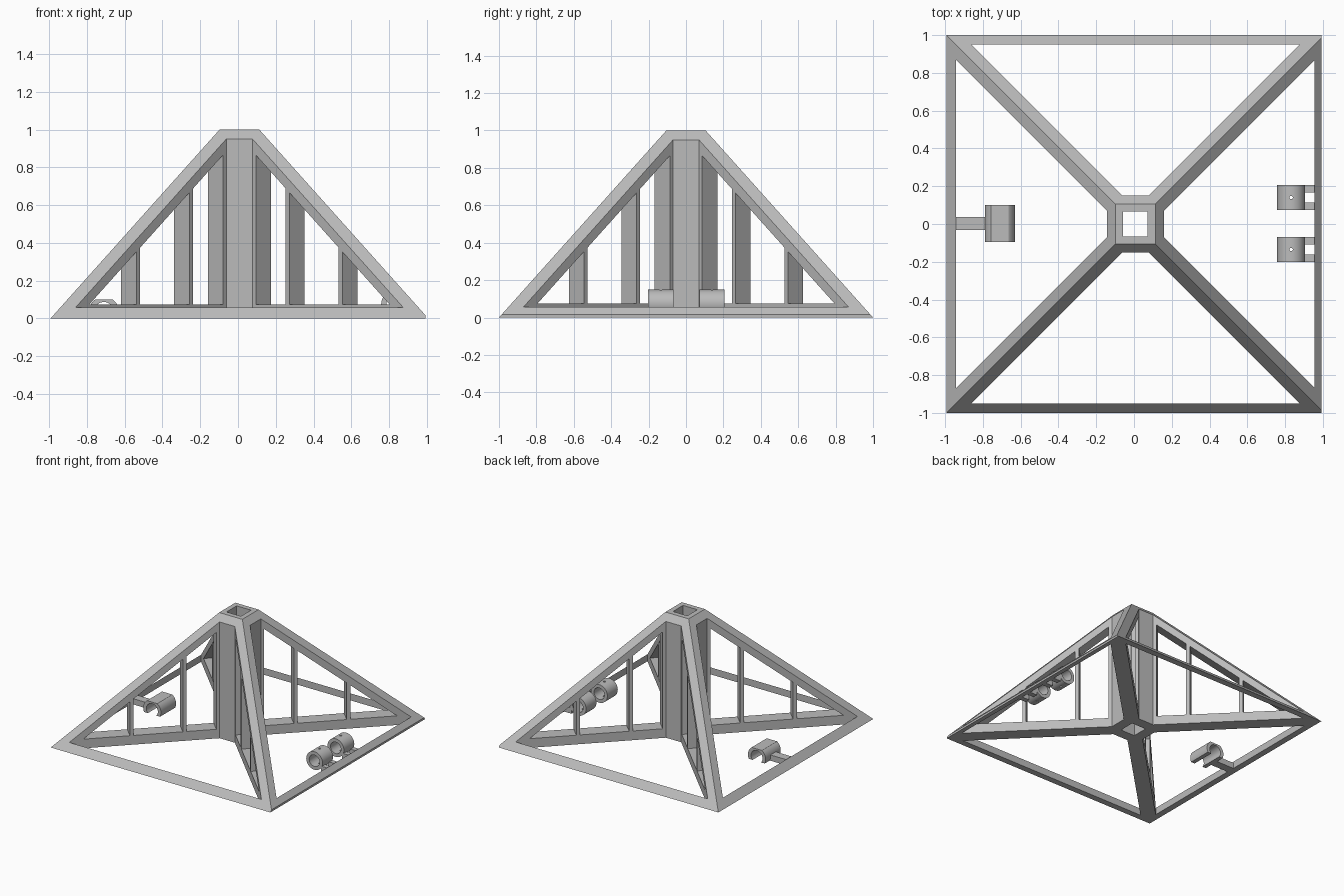
import bpy, math
from mathutils import Matrix

cube = bpy.data.objects.get("Cube")
if cube:
    bpy.data.objects.remove(cube, do_unlink=True)

grey = bpy.data.materials.new("plain_grey")
grey.use_nodes = True
grey.diffuse_color = (0.5, 0.5, 0.5, 1)
grey.node_tree.nodes["Principled BSDF"].inputs["Base Color"].default_value = (0.5, 0.5, 0.5, 1)

CX = 0.0075          # pyramid axis
SLOPE = 0.895        # inward run of the walls per unit of height
UPRIGHT = Matrix.Rotation(math.pi / 2, 4, 'X')


def prism(name, pts, depth, matrix=Matrix(), taper=1.0):
    """Extrude a 2D outline along local z, centred, then place it."""
    n = len(pts)
    verts = [(x, y, -depth / 2) for x, y in pts]
    verts += [(x * taper, y * taper, depth / 2) for x, y in pts]
    faces = [list(range(n))[::-1], list(range(n, 2 * n))]
    faces += [[i, (i + 1) % n, (i + 1) % n + n, i + n] for i in range(n)]
    mesh = bpy.data.meshes.new(name)
    mesh.from_pydata([matrix @ Matrix.Translation(v).translation for v in verts], [], faces)
    mesh.materials.append(grey)
    obj = bpy.data.objects.new(name, mesh)
    bpy.context.collection.objects.link(obj)
    return obj


def box(name, x0, x1, y0, y1, z0, z1):
    return prism(name, [(x0, y0), (x1, y0), (x1, y1), (x0, y1)], z1 - z0,
                 Matrix.Translation((0, 0, (z0 + z1) / 2)))


def circle(r, n=40):
    return [(r * math.cos(math.tau * i / n), r * math.sin(math.tau * i / n)) for i in range(n)]


def combine(obj, other, operation):
    """Apply a boolean and discard the second shape."""
    mod = obj.modifiers.new("shape", 'BOOLEAN')
    mod.operation, mod.object, mod.solver = operation, other, 'EXACT'
    bpy.context.view_layer.objects.active = obj
    bpy.ops.object.modifier_apply(modifier=mod.name)
    bpy.data.objects.remove(other, do_unlink=True)


def smooth(obj):
    bpy.ops.object.select_all(action='DESELECT')
    obj.select_set(True)
    bpy.context.view_layer.objects.active = obj
    bpy.ops.object.shade_smooth_by_angle(angle=math.radians(30))


# Pyramid frame: column, crossed fins and base rails trimmed to a pyramid
frame = box("pyramid_frame", -0.15, 0.15, -0.15, 0.15, -0.1, 1.2)
for angle in (45, 135):
    fin = box("fin", -1.6, 1.6, -0.057, 0.057, -0.2, 1.3)
    fin.data.transform(Matrix.Rotation(math.radians(angle), 4, 'Z'))
    combine(frame, fin, 'UNION')
rails = box("rails", -1.1, 1.1, -1.1, 1.1, -0.3, 0.15)
combine(rails, box("opening", -0.949, 0.949, -0.949, 0.949, -0.5, 0.5), 'DIFFERENCE')
combine(frame, rails, 'UNION')
pyramid = prism("pyramid", [(-1, -1), (1, -1), (1, 1), (-1, 1)], 1,
                Matrix.Translation((0, 0, 0.5)), taper=1 - SLOPE)
combine(frame, pyramid, 'INTERSECT')

# Fin windows separated by thin struts, with tops parallel to the ridge
SILL = 0.075


def window_top(u):
    return 0.865 - (u - 0.127) / SLOPE


tip = 0.127 + (0.865 - SILL) * SLOPE
for quarter in range(4):
    turn = Matrix.Rotation(math.radians(45 + 90 * quarter), 4, 'Z') @ UPRIGHT
    for u0, u1 in ((0.127, 0.285), (0.305, 0.566), (0.586, tip)):
        outline = [(u0, SILL), (u1, SILL), (u1, window_top(u1)), (u0, window_top(u0))]
        if u1 == tip:
            outline.pop(2)
        outline = [(u * math.sqrt(2), z) for u, z in outline]
        combine(frame, prism("window", outline, 0.3, turn), 'DIFFERENCE')

# Hollow shaft and flattened left edge
combine(frame, box("shaft", -0.065, 0.065, -0.065, 0.065, -0.5, 1.5), 'DIFFERENCE')
combine(frame, box("trim", 0.985, 1.3, -1.3, 1.3, -0.5, 0.5), 'DIFFERENCE')
frame.data.transform(Matrix.Translation((CX, 0, 0)))

# Pair of hinge rings, each with a pin hole and two prongs
for side, y in (("front", -0.135), ("back", 0.14)):
    place = Matrix.Translation((0.832, y, 0.075)) @ UPRIGHT
    ring = prism(side + "_hinge_ring", circle(0.074), 0.134, place)
    combine(ring, prism("bore", circle(0.047), 0.3, place), 'DIFFERENCE')
    pin = prism("pin", circle(0.009, 12), 0.4, Matrix.Translation((0.832, y, 0.075)))
    combine(ring, pin, 'DIFFERENCE')
    smooth(ring)
    for label, s in (("front", -1), ("back", 1)):
        yc = y + s * 0.047
        box(f"{side}_ring_{label}_prong", 0.89, 0.965, yc - 0.02, yc + 0.02, 0, 0.047)

# Open snap clip with a flat top, on an arm from the right rail
place = Matrix.Translation((-0.71, 0.003, 0.035)) @ UPRIGHT
clip = prism("snap_clip", circle(0.08), 0.195, place)
combine(clip, prism("bore", circle(0.052), 0.4, place), 'DIFFERENCE')
combine(clip, box("clip_bounds", -0.9, -0.5, -0.3, 0.3, 0, 0.1), 'INTERSECT')
smooth(clip)
box("clip_arm", -0.95, -0.77, -0.032, 0.036, 0, 0.047)
